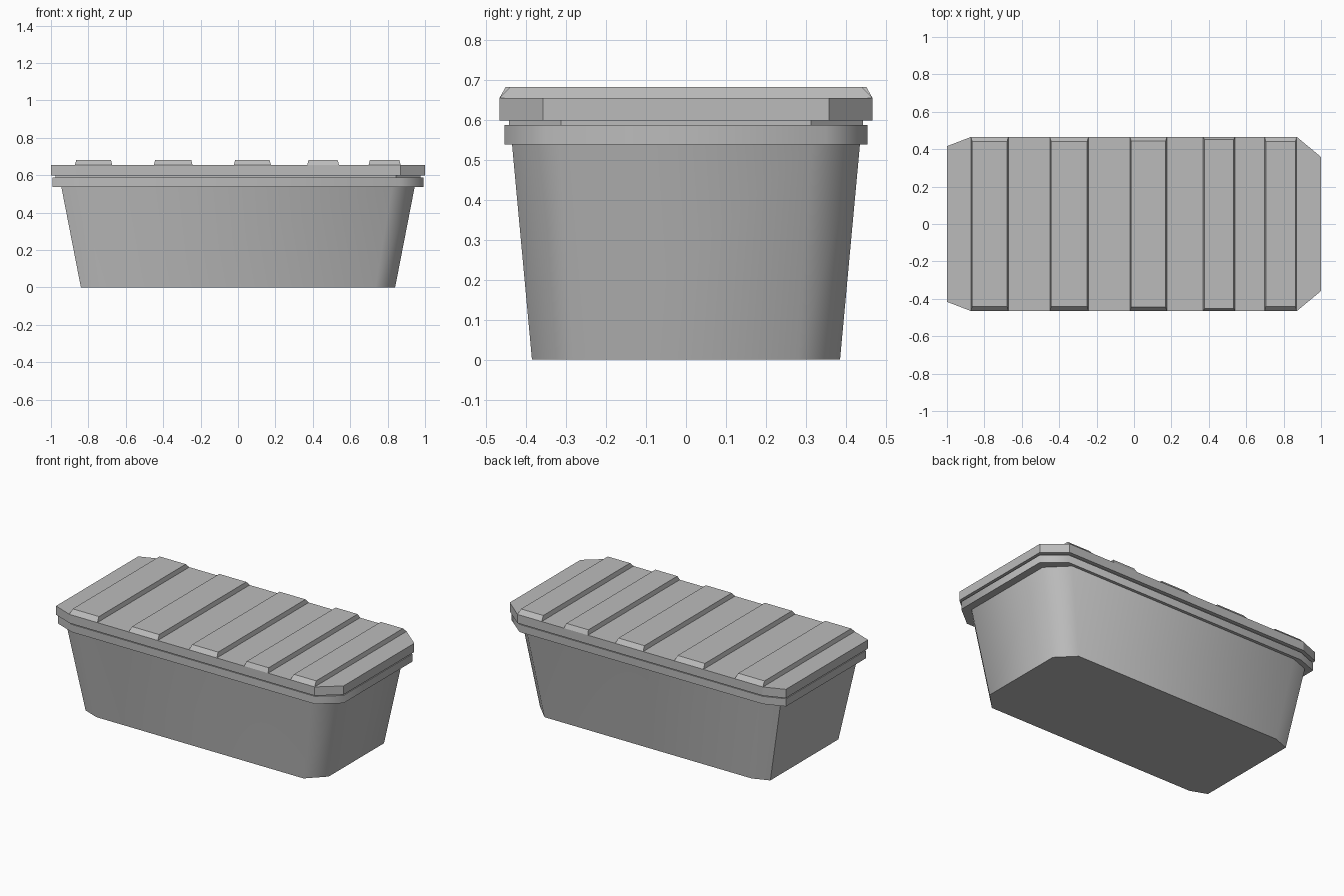
import bpy
import bmesh
import math

cube = bpy.data.objects.get("Cube")
if cube:
    bpy.data.objects.remove(cube, do_unlink=True)

GREY = (0.5, 0.5, 0.5, 1)
grey = bpy.data.materials.new("plain_grey")
grey.use_nodes = True
grey.diffuse_color = GREY
grey.node_tree.nodes["Principled BSDF"].inputs["Base Color"].default_value = GREY


def outline(hx, hy, cut, right_cut, left_cut):
    """Rectangle with cut corners, deeper on the +x end."""
    return [(-hx + cut, -hy), (hx - cut, -hy), (hx, -hy + right_cut), (hx, hy - right_cut),
            (hx - cut, hy), (-hx + cut, hy), (-hx, hy - left_cut), (-hx, -hy + left_cut)]


def loft(name, layers, smooth=False):
    """Closed solid through (z, outline) layers."""
    bm = bmesh.new()
    rings = [[bm.verts.new((x, y, z)) for x, y in ring] for z, ring in layers]
    n = len(rings[0])
    for low, high in zip(rings, rings[1:]):
        for i in range(n):
            j = (i + 1) % n
            bm.faces.new((low[i], low[j], high[j], high[i]))
    bm.faces.new(rings[0][::-1])
    bm.faces.new(rings[-1])
    mesh = bpy.data.meshes.new(name)
    bm.to_mesh(mesh)
    bm.free()
    mesh.materials.append(grey)
    obj = bpy.data.objects.new(name, mesh)
    bpy.context.collection.objects.link(obj)
    if smooth:
        bpy.ops.object.select_all(action="DESELECT")
        obj.select_set(True)
        bpy.context.view_layer.objects.active = obj
        bpy.ops.object.shade_smooth_by_angle(angle=math.radians(60))
    return obj


# Tapered tub
loft("tub", [(0, outline(0.84, 0.385, 0.105, 0.105, 0.04)),
             (0.54, outline(0.945, 0.435, 0.12, 0.12, 0.045))], smooth=True)

# Rim around the tub mouth
rim = outline(0.993, 0.454, 0.13, 0.105, 0.05)
loft("rim", [(0.538, rim), (0.587, rim)], smooth=True)

# Recessed neck between rim and lid
neck = outline(0.975, 0.442, 0.13, 0.13, 0.05)
loft("neck", [(0.587, neck), (0.598, neck)])

# Flat lid
lid = outline(1.0, 0.466, 0.13, 0.108, 0.05)
loft("lid", [(0.598, lid), (0.654, lid)])

# Raised ribs across the lid, with sloped ends
RIBS = [(-0.872, -0.672, 0.44), (-0.45, -0.243, 0.442), (-0.022, 0.176, 0.443),
        (0.37, 0.54, 0.451), (0.698, 0.87, 0.44)]
for number, (x0, x1, top_y) in enumerate(RIBS, 1):
    def rect(inset, y):
        return [(x0 + inset, -y), (x1 - inset, -y), (x1 - inset, y), (x0 + inset, y)]
    loft(f"lid_rib_{number}", [(0.654, rect(0, 0.466)), (0.681, rect(0.007, top_y))])
